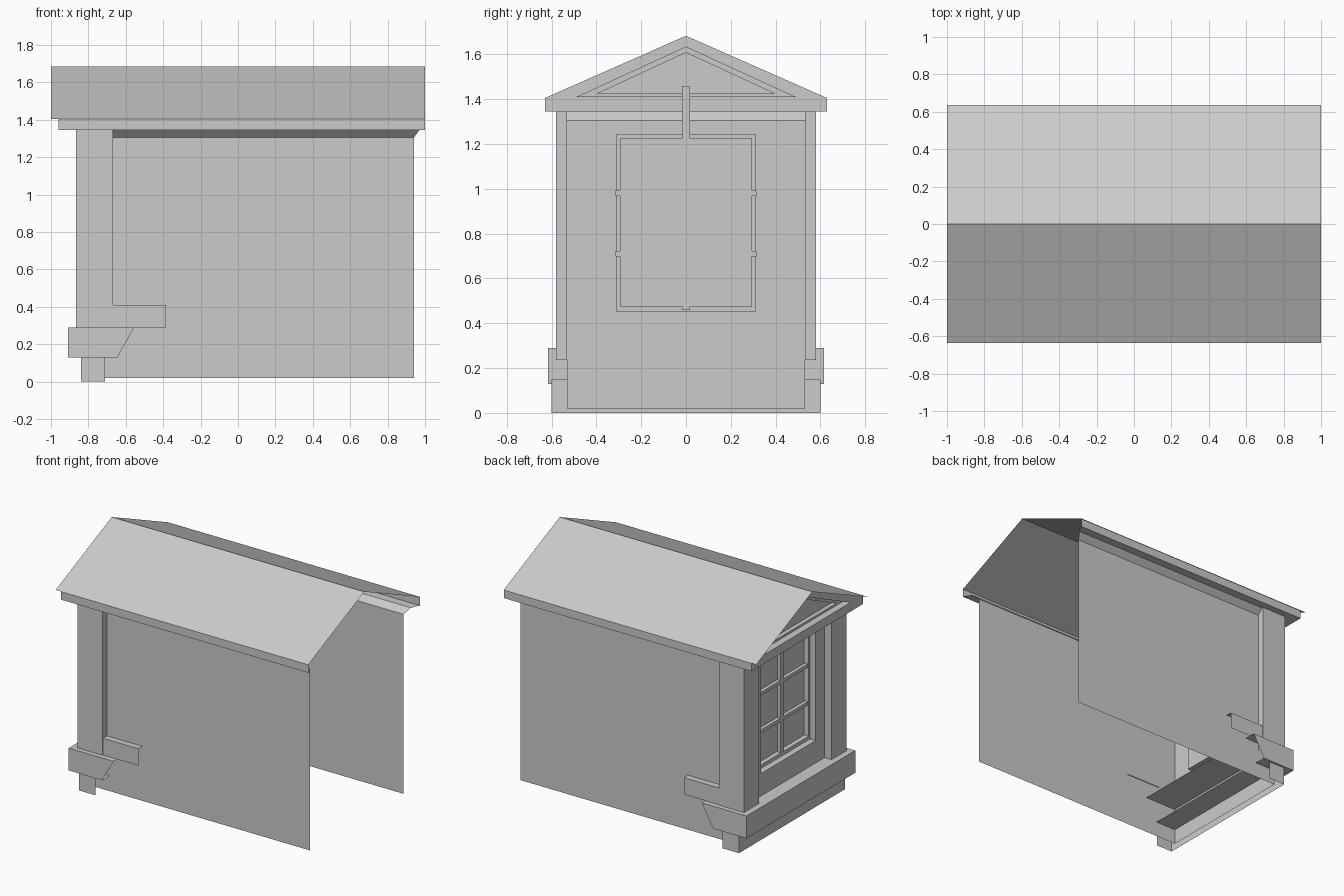
import bpy
import bmesh

cube = bpy.data.objects.get("Cube")
if cube:
    bpy.data.objects.remove(cube, do_unlink=True)

grey = bpy.data.materials.new("plain_grey")
grey.use_nodes = True
grey.diffuse_color = (0.6, 0.6, 0.6, 1)
grey.node_tree.nodes["Principled BSDF"].inputs["Base Color"].default_value = (0.6, 0.6, 0.6, 1)


def finish(name, bm):
    mesh = bpy.data.meshes.new(name)
    bm.to_mesh(mesh)
    bm.free()
    mesh.materials.append(grey)
    obj = bpy.data.objects.new(name, mesh)
    bpy.context.collection.objects.link(obj)
    return obj


def loft(name, rows, closed=False, cap=False):
    """Bridge rows of equal length; optionally close each row and cap the last."""
    bm = bmesh.new()
    rows = [[bm.verts.new(p) for p in row] for row in rows]
    n = len(rows[0])
    for a, b in zip(rows, rows[1:]):
        for i in range(n if closed else n - 1):
            j = (i + 1) % n
            bm.faces.new((a[i], a[j], b[j], b[i]))
    if cap:
        bm.faces.new(rows[-1])
    return finish(name, bm)


def upright(name, plan, z0, z1):
    """Vertical sheet standing on a plan polyline."""
    return loft(name, [[(x, y, z) for x, y in plan] for z in (z0, z1)])


def box(name, lo, hi):
    bm = bmesh.new()
    bmesh.ops.create_cube(bm, size=1)
    for v in bm.verts:
        v.co = [hi[i] if v.co[i] > 0 else lo[i] for i in range(3)]
    return finish(name, bm)


def rect(x, y, z0, z1):
    return [(x, -y, z0), (x, y, z0), (x, y, z1), (x, -y, z1)]


def triangle(x, y, z0, z1):
    return [(x, -y, z0), (x, y, z0), (x, 0, z1)]


# Roof: two thin slopes
loft("roof", [[(x, -0.635, 1.405), (x, 0, 1.685), (x, 0.635, 1.405)] for x in (-1, 1)])

# Cornice: bed moulding, soffit and fascia wrapped round three sides
steps = [(0.53, -0.81, 0.94, 1.305), (0.57, -0.85, 0.97, 1.345),
         (0.63, -0.96, 1.0, 1.345), (0.63, -0.96, 1.0, 1.405)]
loft("cornice", [[(b, -y, z), (a, -y, z), (a, y, z), (b, y, z)] for y, a, b, z in steps])

# Gable with a stepped triangular recess
loft("gable", [triangle(-0.96, 0.63, 1.405, 1.683), triangle(-0.96, 0.49, 1.41, 1.635),
               triangle(-0.91, 0.49, 1.41, 1.635), triangle(-0.91, 0.40, 1.425, 1.61),
               triangle(-0.88, 0.40, 1.425, 1.61)], closed=True, cap=True)

# Window wall with stepped jambs and pane
loft("window_wall", [rect(-0.81, 0.53, 0.02, 1.305), rect(-0.81, 0.31, 0.45, 1.245),
                     rect(-0.765, 0.31, 0.45, 1.245), rect(-0.765, 0.295, 0.475, 1.225),
                     rect(-0.73, 0.295, 0.475, 1.225)], closed=True, cap=True)

# Glazing bars
box("upright_bar", (-0.76, -0.017, 0.46), (-0.735, 0.017, 1.46))
for label, z in (("lower", 0.71), ("upper", 0.98)):
    box(label + "_bar", (-0.76, -0.315, z - 0.012), (-0.735, 0.315, z + 0.012))

# Side walls, corner posts and side planks
for side, s in (("left", 1), ("right", -1)):
    upright(side + "_wall", [(-0.81, s * 0.53), (0.94, s * 0.53)], 0.02, 1.305)
    upright(side + "_post", [(-0.667, s * 0.53), (-0.667, s * 0.58), (-0.865, s * 0.58),
                             (-0.865, s * 0.41), (-0.81, s * 0.41)], 0.235, 1.345)
    loft(side + "_plank", [[(x, s * 0.575, 0.29), (x, s * 0.575, 0.41), (x, s * 0.525, 0.41)]
                           for x in (-0.667, -0.385)])

# Sill: hollow, open at the back, with slanted ends
profile = [(-0.645, 0.13), (-0.91, 0.13), (-0.91, 0.29), (-0.555, 0.29)]
sill_rows = [[(x, y, z) for x, z in profile] for y in (-0.615, 0.615)]
loft("sill", sill_rows)
for side, y in (("right", -0.615), ("left", 0.615)):
    loft("sill_" + side + "_end", [[(x, y, z) for x, z in profile]], cap=True)

# Base skirt below the sill
upright("base", [(-0.71, -0.6), (-0.84, -0.6), (-0.84, 0.6), (-0.71, 0.6)], 0, 0.15)
